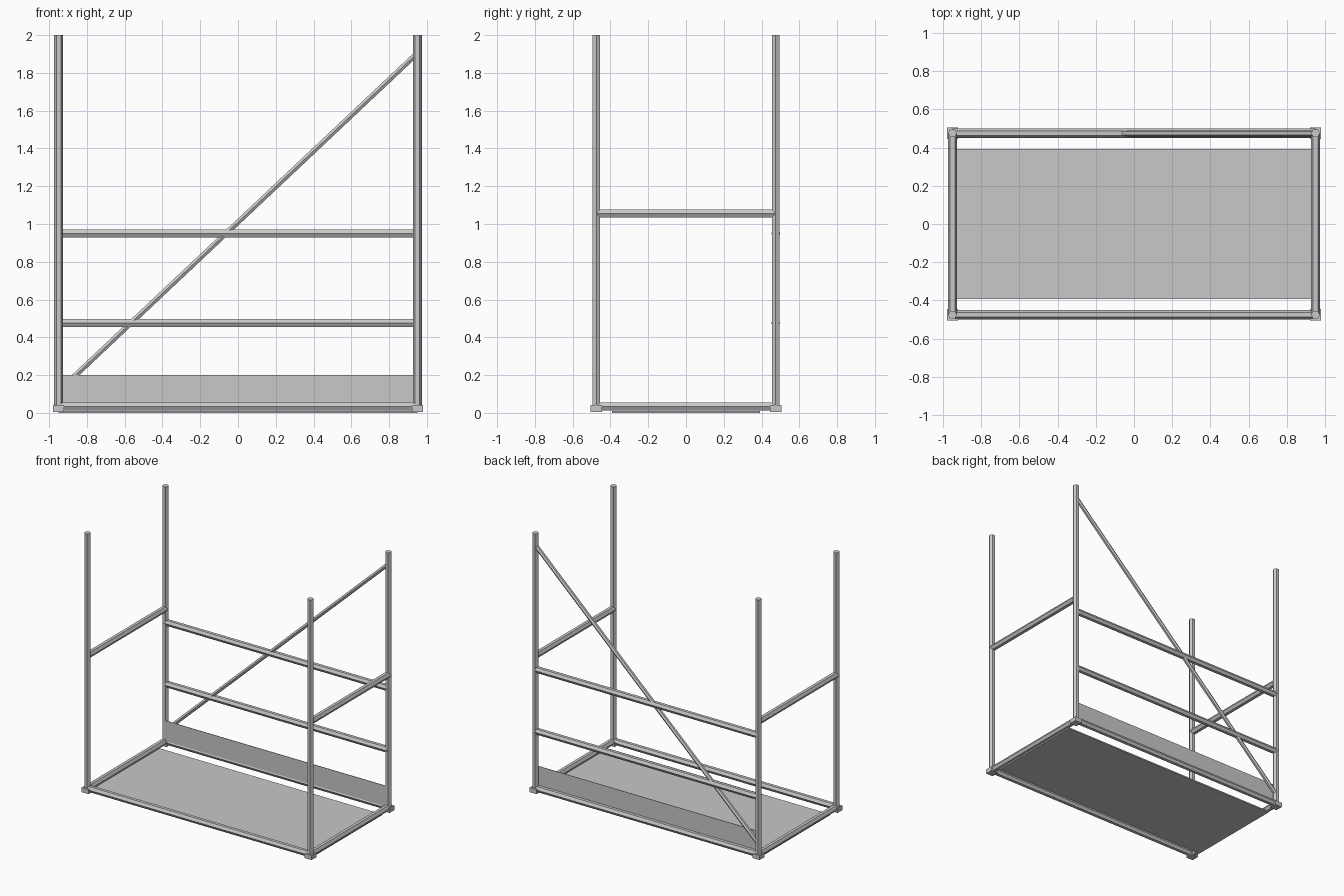
import bpy, bmesh, math
from mathutils import Vector

cube = bpy.data.objects.get("Cube")
if cube:
    bpy.data.objects.remove(cube, do_unlink=True)

steel = bpy.data.materials.new("grey steel")
steel.use_nodes = True
GREY = (0.58, 0.58, 0.58, 1.0)
steel.diffuse_color = GREY
steel.node_tree.nodes["Principled BSDF"].inputs["Base Color"].default_value = GREY

PX, PY = 0.95, 0.475      # post centre lines
R = 0.024                 # main tube radius
X, Y = Vector((1, 0, 0)), Vector((0, 1, 0))


def add_object(name, bm):
    bmesh.ops.recalc_face_normals(bm, faces=bm.faces)
    mesh = bpy.data.meshes.new(name)
    bm.to_mesh(mesh)
    bm.free()
    mesh.materials.append(steel)
    obj = bpy.data.objects.new(name, mesh)
    bpy.context.collection.objects.link(obj)
    return obj


def tube(name, start, end, corner_axis, radius=R, sides=6):
    """Capped hexagonal bar with one corner pointing along corner_axis."""
    a, b = Vector(start), Vector(end)
    u = corner_axis
    v = (b - a).normalized().cross(u)
    bm = bmesh.new()
    rings = []
    for p in (a, b):
        ring = []
        for i in range(sides):
            t = 2 * math.pi * i / sides
            ring.append(bm.verts.new(p + radius * (math.cos(t) * u + math.sin(t) * v)))
        rings.append(ring)
    for i in range(sides):
        j = (i + 1) % sides
        bm.faces.new((rings[0][i], rings[0][j], rings[1][j], rings[1][i]))
    bm.faces.new(rings[0])
    bm.faces.new(rings[1])
    return add_object(name, bm)


def box(name, low, high):
    low, high = Vector(low), Vector(high)
    bm = bmesh.new()
    bmesh.ops.create_cube(bm, size=1)
    for vert in bm.verts:
        vert.co = Vector([(low[i] + high[i]) / 2 + vert.co[i] * (high[i] - low[i])
                          for i in range(3)])
    return add_object(name, bm)


# Corner posts with square feet
for sx, side in ((1, "left"), (-1, "right")):
    for sy, end in ((-1, "front"), (1, "back")):
        x, y = sx * PX, sy * PY
        tube(f"{end}_{side}_post", (x, y, 0.02), (x, y, 2.0), X)
        box(f"{end}_{side}_foot", (x - 0.03, y - 0.03, 0.006), (x + 0.03, y + 0.03, 0.041))

# Side rails: base frame and upper cross bar
for sx, side in ((1, "left"), (-1, "right")):
    for z, kind in ((0.034, "base_rail"), (1.055, "cross_bar")):
        tube(f"{side}_{kind}", (sx * PX, -PY, z), (sx * PX, PY, z), X)

# Long rails: base frame at front and back, guard rails at the back
for name, y, z in (("front_base_rail", -PY, 0.034), ("back_base_rail", PY, 0.034),
                   ("back_middle_rail", PY, 0.475), ("back_top_rail", PY, 0.95)):
    tube(name, (-PX, y, z), (PX, y, z), Y)

# Diagonal brace across the back
tube("diagonal_brace", (-PX, PY, 0.115), (PX, PY, 1.905), Y, radius=0.016)

# Deck and toe board
box("deck", (-PX, -0.393, 0.0), (PX, 0.393, 0.01))
box("toe_board", (-PX, 0.456, 0.03), (PX, 0.460, 0.2))
